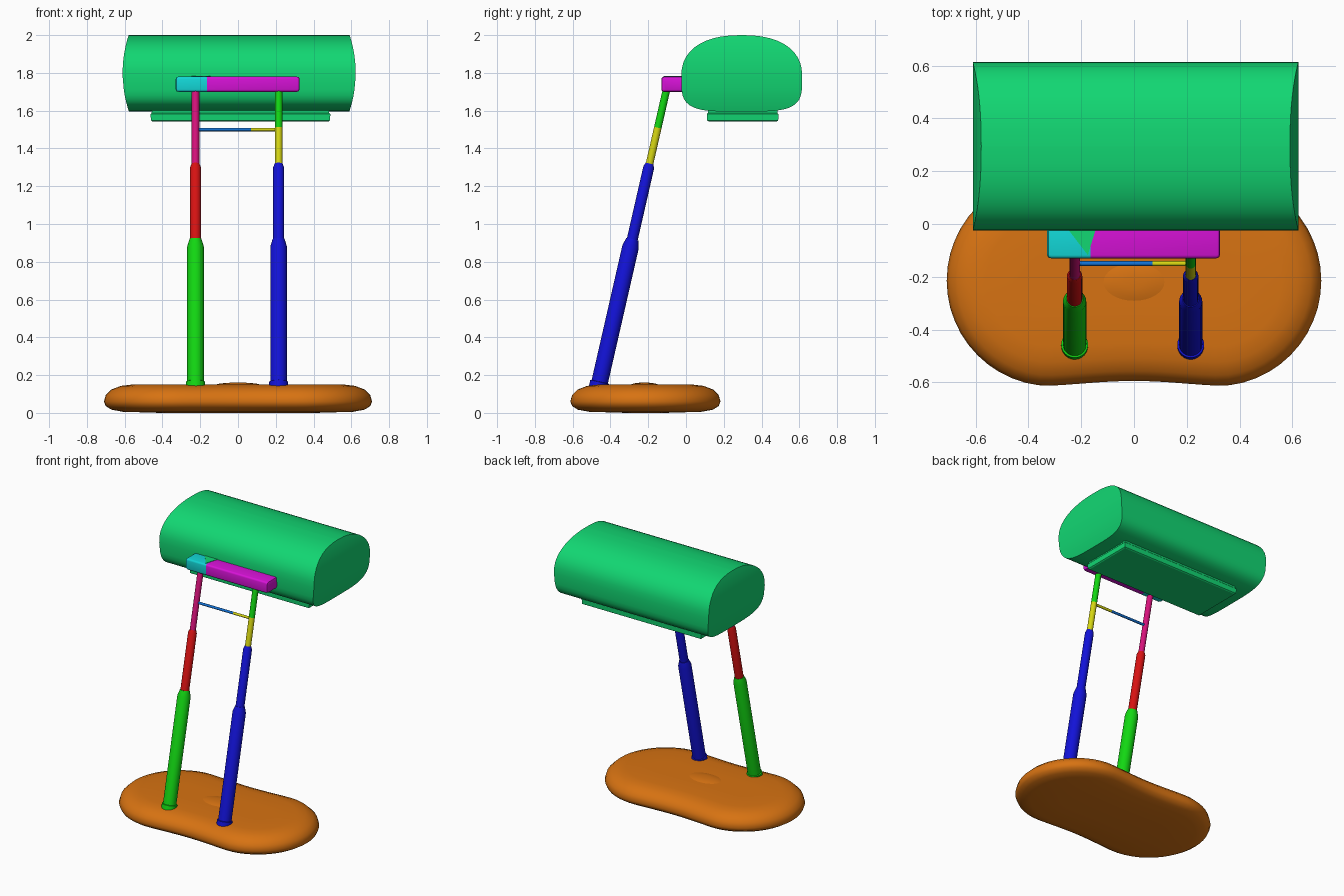
import bpy
import bmesh
from math import sin, cos, pi, radians, copysign
from mathutils import Vector

if "Cube" in bpy.data.objects:
    bpy.data.objects.remove(bpy.data.objects["Cube"], do_unlink=True)


def material(name, r, g, b):
    m = bpy.data.materials.new(name)
    m.use_nodes = True
    m.diffuse_color = (r, g, b, 1)
    m.node_tree.nodes["Principled BSDF"].inputs["Base Color"].default_value = (r, g, b, 1)
    return m


LO, HI = 0.006, 0.68
green = material("sea green", LO, HI, 0.17)
orange = material("orange", HI, 0.17, LO)
lime = material("lime", LO, HI, LO)
red = material("red", HI, LO, LO)
pink = material("pink", HI, LO, 0.2)
blue = material("deep blue", LO, LO, HI)
sky = material("mid blue", LO, 0.17, HI)
yellow = material("yellow", HI, HI, LO)
cyan = material("cyan", LO, HI, HI)
magenta = material("magenta", HI, LO, HI)


def loft(name, rings, mat, angle=40):
    """Skin a list of equal-length point rings and cap both ends."""
    bm = bmesh.new()
    loops = [[bm.verts.new(p) for p in ring] for ring in rings]
    n = len(loops[0])
    for a, b in zip(loops, loops[1:]):
        for i in range(n):
            j = (i + 1) % n
            bm.faces.new((a[i], a[j], b[j], b[i]))
    bm.faces.new(loops[0])
    bm.faces.new(loops[-1])
    bmesh.ops.recalc_face_normals(bm, faces=bm.faces)
    mesh = bpy.data.meshes.new(name)
    bm.to_mesh(mesh)
    bm.free()
    mesh.materials.append(mat)
    obj = bpy.data.objects.new(name, mesh)
    bpy.context.collection.objects.link(obj)
    bpy.ops.object.select_all(action="DESELECT")
    obj.select_set(True)
    bpy.context.view_layer.objects.active = obj
    bpy.ops.object.shade_smooth_by_angle(angle=radians(angle))
    return obj


def tube(name, start, end, profile, mat, sides=24):
    """Round rod; profile holds (fraction along, radius)."""
    start, end = Vector(start), Vector(end)
    turn = (end - start).to_track_quat("Z", "Y")
    rings = []
    for t, r in profile:
        centre = start.lerp(end, t)
        rings.append([centre + turn @ Vector((r * cos(2 * pi * i / sides),
                                              r * sin(2 * pi * i / sides), 0))
                      for i in range(sides)])
    return loft(name, rings, mat)


# Base: pebble with a slight waist
def base_ring(r, z, half=0.31, steps=24):
    pts = []
    for side in (1, -1):
        for i in range(steps + 1):
            a = -pi / 2 + pi * i / steps
            pts.append((side * (half + r * cos(a)), side * r * sin(a)))
        for i in range(1, 12):
            pts.append((side * half * (1 - i / 6), side * r))
    ring = []
    for x, y in pts:
        dip = 0.05 * cos(pi * x / 0.8) ** 2 if abs(x) < 0.4 else 0
        ring.append((x, -0.215 + y * (1 - dip), z))
    return ring


base_profile = [(0.1, 0), (0.3, 0.006), (0.36, 0.017), (0.39, 0.036), (0.4, 0.06),
                (0.39, 0.095), (0.36, 0.124), (0.31, 0.143), (0.25, 0.15), (0.1, 0.151)]
loft("base", [base_ring(r, z) for r, z in base_profile], orange)

# Shallow raised touch area on the base
loft("base_touch_area", [[(s * 0.13 * cos(2 * pi * i / 32), -0.22 + s * 0.08 * sin(2 * pi * i / 32), z)
                          for i in range(32)]
                         for s, z in ((1, 0.148), (0.7, 0.156), (0.3, 0.16))], orange)


# Legs: leaning telescopic poles
def on_leg(x, z):
    return (x, -0.46 + 0.2285 * (z - 0.15), z)


def leg_part(name, x, z0, z1, r, mat, taper=0.0):
    profile = [(0, r), (0.95, r), (1, r - taper)]
    tube(name, on_leg(x, z0), on_leg(x, z1), profile, mat)


RX, LX = -0.225, 0.215
for side, x, low, mid in (("right", RX, lime, red), ("left", LX, blue, blue)):
    leg_part(side + "_leg_foot_collar", x, 0.13, 0.165, 0.051, low, 0.004)
    leg_part(side + "_leg_lower", x, 0.13, 0.92, 0.044, low, 0.012)
    leg_part(side + "_leg_middle", x, 0.9, 1.32, 0.029, mid, 0.008)
leg_part("right_leg_upper", RX, 1.3, 1.72, 0.02, pink)
leg_part("left_leg_upper", LX, 1.3, 1.51, 0.02, yellow)
leg_part("left_leg_top", LX, 1.51, 1.72, 0.02, lime)

# Thin crossbar between the legs
for name, x0, x1, mat in (("crossbar_right", RX, 0.07, sky), ("crossbar_left", 0.07, LX, yellow)):
    tube(name, (x0, -0.15, 1.5), (x1, -0.15, 1.5), [(0, 0.009), (1, 0.009)], mat, 12)


# Bracket: rounded bar joining the legs to the head
def bar_ring(x, inset=0.0, r=0.012):
    ring = []
    for k, (sy, sz) in enumerate(((1, 1), (-1, 1), (-1, -1), (1, -1))):
        for i in range(4):
            a = pi / 2 * (k + i / 3)
            ring.append((x, -0.055 + sy * (0.075 - r - inset) + r * cos(a),
                         1.74 + sz * (0.04 - r - inset) + r * sin(a)))
    return ring


loft("bracket_right", [bar_ring(-0.33, 0.012), bar_ring(-0.325, 0.003),
                       bar_ring(-0.315), bar_ring(-0.165)], cyan)
loft("bracket_left", [bar_ring(-0.165), bar_ring(0.312),
                      bar_ring(0.322, 0.003), bar_ring(0.326, 0.012)], magenta)
loft("bracket_top_patch", [[(-0.25, -0.02, z), (-0.145, -0.02, z), (-0.175, -0.118, z)]
                           for z in (1.777, 1.783)], green)


# Head: drum with a flattened underside and gently bulging ends
def head_ring(a):
    up = a > 0
    n, h = (2.35, 0.22) if up else (4, 0.185)
    w = 0.32 * cos(a) ** (2 / n)
    z = 1.78 + copysign(h * abs(sin(a)) ** (2 / n), a)
    x = 0.617 - 0.8 * (z - 1.8) ** 2
    return [(0.006 + sx * x, 0.295 + sy * w, z)
            for sx, sy in ((-1, -1), (1, -1), (1, 1), (-1, 1))]


STEPS = 22
limit = radians(89.8)
loft("head", [head_ring(-limit + 2 * limit * i / STEPS) for i in range(STEPS + 1)], green, 35)


# Light panel under the head
def panel_ring(inset, z):
    return [(0.013 + sx * (0.478 - inset), 0.3 + sy * (0.192 - inset), z)
            for sx, sy in ((-1, -1), (1, -1), (1, 1), (-1, 1))]


loft("light_panel", [panel_ring(i, z) for i, z in
                     ((0.012, 1.543), (0.004, 1.548), (0.002, 1.582),
                      (0.008, 1.588), (0.01, 1.62))], green, 30)
